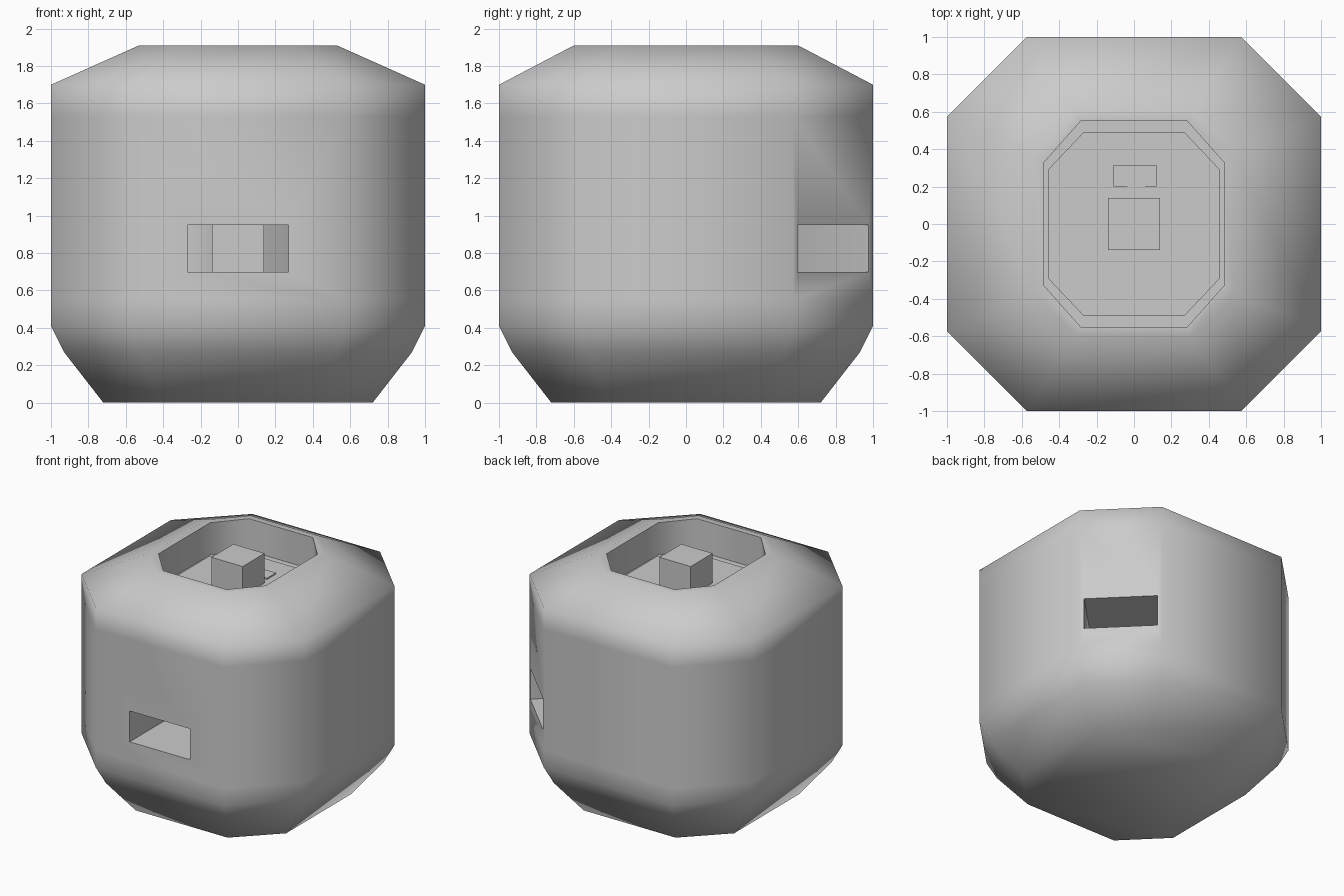
import bpy, bmesh, math

if "Cube" in bpy.data.objects:
    bpy.data.objects.remove(bpy.data.objects["Cube"])


def finish(name, bm):
    bmesh.ops.recalc_face_normals(bm, faces=bm.faces)
    me = bpy.data.meshes.new(name)
    bm.to_mesh(me)
    bm.free()
    ob = bpy.data.objects.new(name, me)
    bpy.context.collection.objects.link(ob)
    return ob


def octagon_loft(name, rings):
    """Closed solid through octagon rings: (z, half x, half y, flat x, flat y)."""
    bm = bmesh.new()
    loops = []
    for z, a, b, c, d in rings:
        pts = [(c, -b), (a, -d), (a, d), (c, b), (-c, b), (-a, d), (-a, -d), (-c, -b)]
        loops.append([bm.verts.new((x, y, z)) for x, y in pts])
    for lo, hi in zip(loops, loops[1:]):
        for i in range(8):
            j = (i + 1) % 8
            bm.faces.new((lo[i], lo[j], hi[j], hi[i]))
    bm.faces.new(loops[0][::-1])
    bm.faces.new(loops[-1])
    return finish(name, bm)


def box(name, lo, hi, turn=0):
    bm = bmesh.new()
    bmesh.ops.create_cube(bm, size=1)
    for v in bm.verts:
        v.co = [(lo[i] + hi[i]) / 2 + v.co[i] * (hi[i] - lo[i]) for i in range(3)]
    ob = finish(name, bm)
    ob.rotation_euler.z = turn
    return ob


def activate(ob):
    bpy.ops.object.select_all(action='DESELECT')
    ob.select_set(True)
    bpy.context.view_layer.objects.active = ob


# Rounded octagonal body with a shallow well in the top
sides = [(0, .72), (.27, .93), (.41, 1), (.55, 1), (1.53, 1), (1.70, 1)]
rings = [(z, r, r, .572 * r, .572 * r) for z, r in sides]
rings += [(1.91, .53, .60, .31, .36),
          (1.91, .48, .55, .285, .33),
          (1.65, .48, .55, .285, .33)]
body = octagon_loft("body", rings)

# Two tunnels meeting in the middle: one to the front, one to the back right corner
for name, turn in (("front_slot_cutter", 0), ("corner_slot_cutter", math.radians(135))):
    cutter = box(name, (-.27, -1.4, .70), (.27, .27, .95), turn)
    cutter.hide_render = True
    cutter.hide_set(True)
    mod = body.modifiers.new(name, 'BOOLEAN')
    mod.operation = 'DIFFERENCE'
    mod.solver = 'EXACT'
    mod.object = cutter
    activate(body)
    bpy.ops.object.modifier_apply(modifier=mod.name)
    bpy.data.objects.remove(cutter)

activate(body)
bpy.ops.object.shade_smooth_by_angle(angle=math.radians(70))

# Floor plate, central post, and the small catch behind it
octagon_loft("floor_plate", [(1.63, .46, .49, .27, .29), (1.66, .46, .49, .27, .29)])
box("central_post", (-.14, -.14, .69), (.14, .14, 1.90))
box("catch_block", (-.11, .20, 1.62), (.12, .315, 1.67))
box("catch_neck", (-.035, .13, 1.62), (.06, .21, 1.668))
